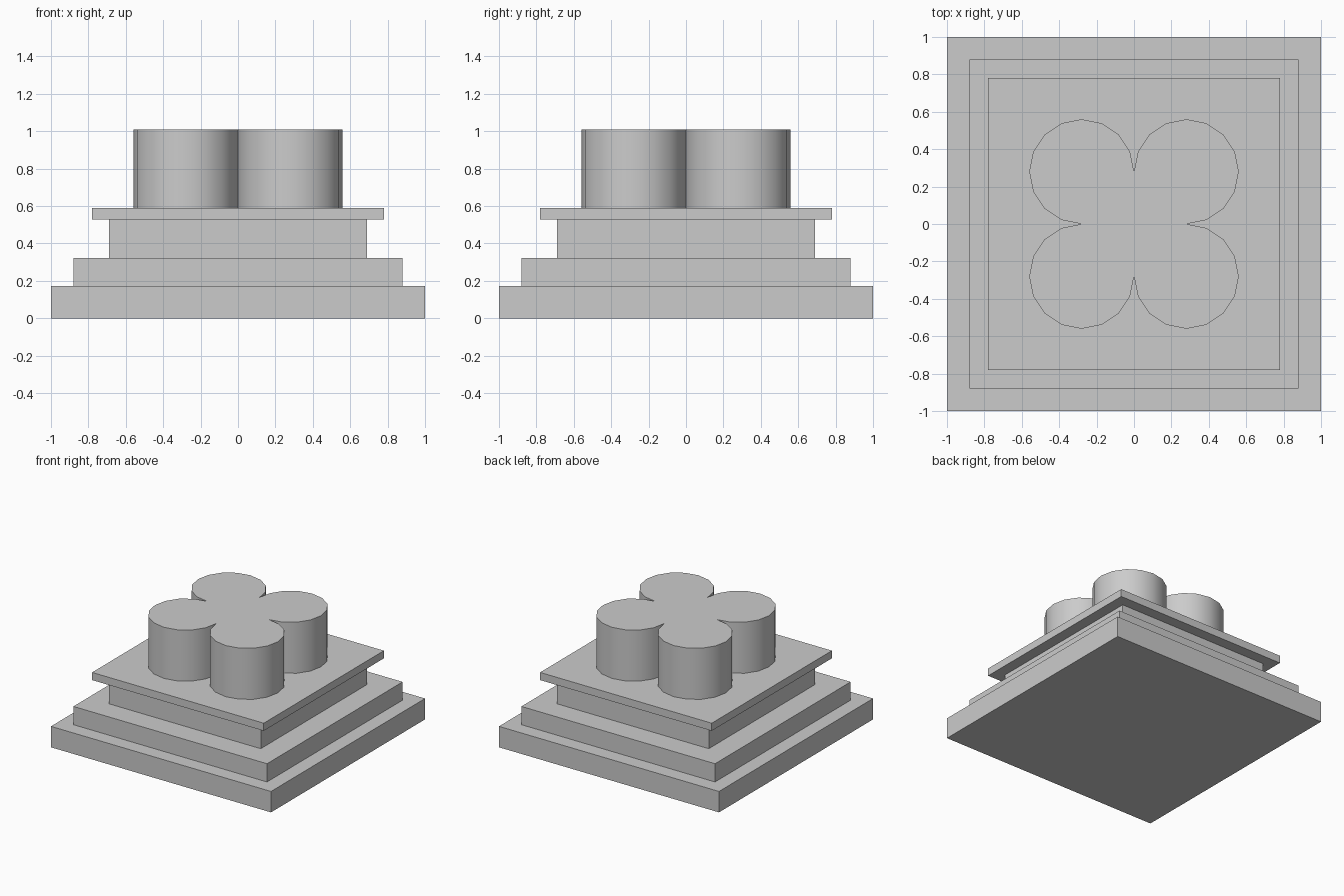
import bpy, bmesh
from math import sin, cos, pi, radians

if "Cube" in bpy.data.objects:
    bpy.data.objects.remove(bpy.data.objects["Cube"])


def prism(name, outline, z0, z1):
    """Extrude a closed counter-clockwise outline from z0 to z1."""
    bm = bmesh.new()
    face = bm.faces.new([bm.verts.new((x, y, z0)) for x, y in outline])
    ext = bmesh.ops.extrude_face_region(bm, geom=[face], use_keep_orig=True)
    for v in ext["geom"]:
        if isinstance(v, bmesh.types.BMVert):
            v.co.z = z1
    bmesh.ops.recalc_face_normals(bm, faces=bm.faces)
    mesh = bpy.data.meshes.new(name)
    bm.to_mesh(mesh)
    bm.free()
    obj = bpy.data.objects.new(name, mesh)
    bpy.context.collection.objects.link(obj)
    return obj


# Stacked square slabs: name, half width, bottom, top
for name, h, z0, z1 in [
    ("base_slab", 1.0, 0.0, 0.172),
    ("lower_step", 0.88, 0.172, 0.322),
    ("upper_step", 0.69, 0.322, 0.527),
    ("overhanging_cap", 0.78, 0.527, 0.59),
]:
    prism(name, [(-h, -h), (h, -h), (h, h), (-h, h)], z0, z1)

# Four-lobed pier: each lobe is three quarters of a 16-sided circle
R, STEPS = 0.28, 12
quatrefoil = []
for q in range(4):
    turn = q * pi / 2
    cx = R * 2 ** 0.5 * cos(turn + pi / 4)
    cy = R * 2 ** 0.5 * sin(turn + pi / 4)
    for i in range(STEPS):
        a = turn - pi / 2 + i * pi / 8
        quatrefoil.append((cx + R * cos(a), cy + R * sin(a)))
pier = prism("quatrefoil_pier", quatrefoil, 0.59, 1.01)

# Smooth lobes, sharp rims and notches
bpy.ops.object.select_all(action='DESELECT')
pier.select_set(True)
bpy.context.view_layer.objects.active = pier
bpy.ops.object.shade_smooth_by_angle(angle=radians(30))
